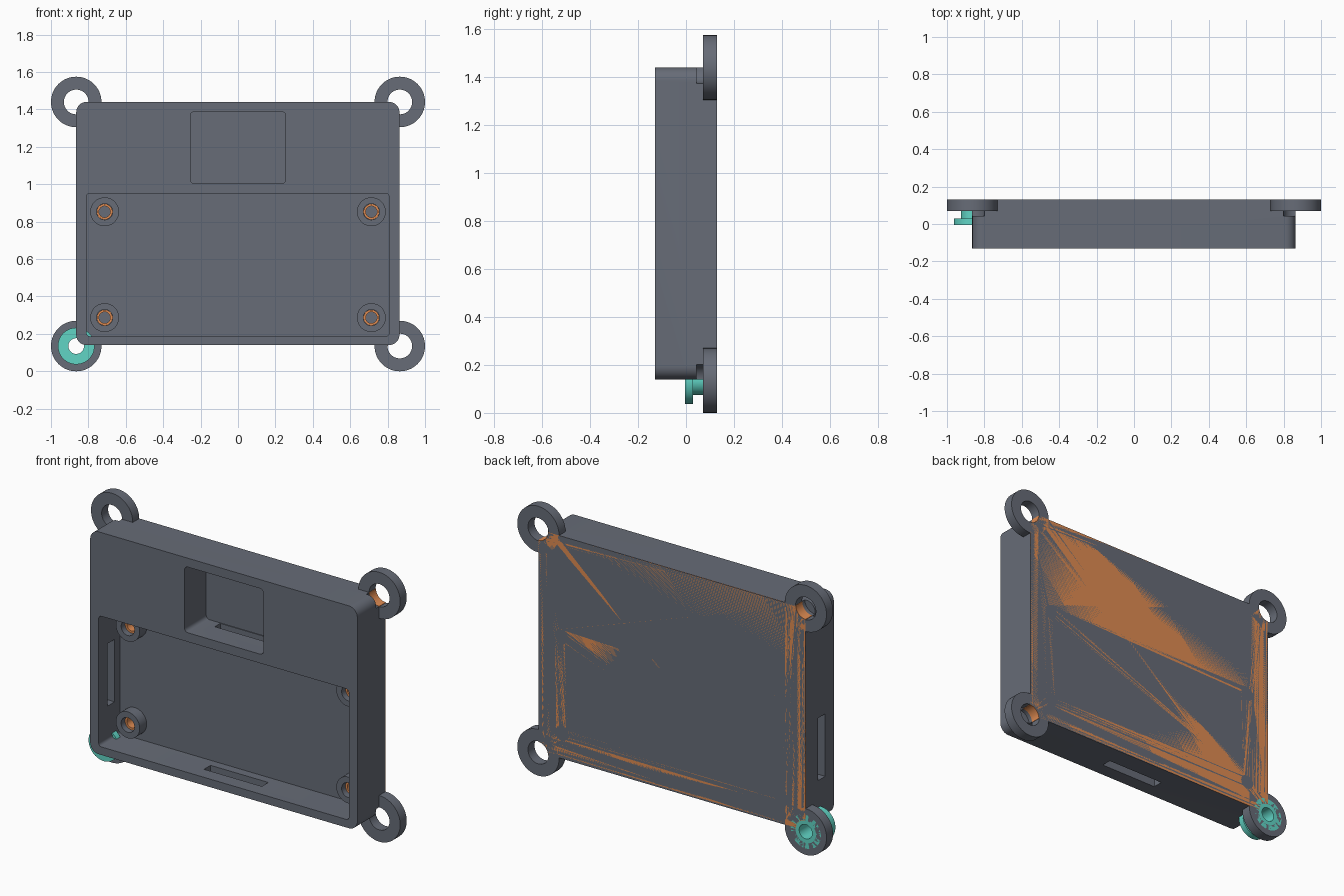
import bpy, bmesh
from math import sin, cos, pi

if "Cube" in bpy.data.objects:
    bpy.data.objects.remove(bpy.data.objects["Cube"])

BACK, FRONT = 0.13, -0.13
EARS = [(sx * 0.865, z) for sx in (-1, 1) for z in (0.135, 1.44)]
POSTS = [(sx * 0.713, z) for sx in (-1, 1) for z in (0.287, 0.853)]


def material(name, rgb):
    m = bpy.data.materials.new(name)
    m.diffuse_color = (*rgb, 1)
    m.use_nodes = True
    m.node_tree.nodes["Principled BSDF"].inputs["Base Color"].default_value = m.diffuse_color
    return m


def arc(cx, cz, r, a0, a1, n):
    return [(cx + r * cos(a0 + (a1 - a0) * i / n), cz + r * sin(a0 + (a1 - a0) * i / n))
            for i in range(n + 1)]


def circle(c, r, n=64):
    return arc(c[0], c[1], r, 0, 2 * pi, n)[:-1]


def round_rect(x0, x1, z0, z1, r, n=10):
    pts = []
    for k, (x, z) in enumerate([(x1 - r, z1 - r), (x0 + r, z1 - r), (x0 + r, z0 + r), (x1 - r, z0 + r)]):
        pts += arc(x, z, r, k * pi / 2, (k + 1) * pi / 2, n)
    return pts


def finish(name, bm, mat=None):
    bmesh.ops.recalc_face_normals(bm, faces=bm.faces)
    me = bpy.data.meshes.new(name)
    bm.to_mesh(me)
    bm.free()
    ob = bpy.data.objects.new(name, me)
    bpy.context.collection.objects.link(ob)
    if mat:
        me.materials.append(mat)
    return ob


def prism(name, pts, y0, y1, mat=None):
    """Outline in x,z extruded along y."""
    bm = bmesh.new()
    a = [bm.verts.new((x, y0, z)) for x, z in pts]
    b = [bm.verts.new((x, y1, z)) for x, z in pts]
    bm.faces.new(a)
    bm.faces.new(b)
    for i in range(len(pts)):
        j = (i + 1) % len(pts)
        bm.faces.new((a[i], a[j], b[j], b[i]))
    return finish(name, bm, mat)


def lathe(name, c, prof, mat=None, n=64):
    """Closed (radius, y) profile turned about a y-parallel axis."""
    bm = bmesh.new()
    rings = [[bm.verts.new((x, y, z)) for x, z in circle(c, r, n)] for r, y in prof]
    for k, a in enumerate(rings):
        b = rings[(k + 1) % len(rings)]
        for i in range(n):
            j = (i + 1) % n
            bm.faces.new((a[i], a[j], b[j], b[i]))
    return finish(name, bm, mat)


def boolean(ob, tool, op):
    tool.hide_render = True
    m = ob.modifiers.new("bool", "BOOLEAN")
    m.object, m.operation, m.solver = tool, op, "EXACT"
    dg = bpy.context.evaluated_depsgraph_get()
    me = bpy.data.meshes.new_from_object(ob.evaluated_get(dg))
    ob.modifiers.clear()
    ob.data = me
    bpy.data.objects.remove(tool)


dark = material("dark_grey", (0.135, 0.150, 0.185))
orange = material("orange", (0.74, 0.26, 0.085))
teal = material("teal", (0.12, 0.66, 0.56))

# housing with four mounting ears
body = prism("housing", round_rect(-0.865, 0.863, 0.14, 1.44, 0.055), FRONT, BACK)
for c in EARS:
    boolean(body, prism("ear", circle(c, 0.135), 0.07, BACK), "UNION")
for c in EARS:
    boolean(body, prism("ear_hole", circle(c, 0.066), 0.043, 0.2), "DIFFERENCE")


def cut(pts, y0, y1):
    boolean(body, prism("cutter", pts, y0, y1), "DIFFERENCE")


def box_cut(x0, x1, y0, y1, z0, z1):
    cut([(x0, z0), (x1, z0), (x1, z1), (x0, z1)], y0, y1)


# large lower pocket, small upper pocket
cut(round_rect(-0.81, 0.808, 0.187, 0.951, 0.018, 5), -0.2, 0.065)
cut(round_rect(-0.255, 0.255, 1.004, 1.388, 0.022, 5), -0.2, 0.07)

# cable passage between pockets, left wall slot, bottom wall slot
box_cut(-0.16, 0.16, 0.015, 0.065, 0.94, 1.03)
box_cut(-0.9, -0.79, -0.05, 0.017, 0.39, 0.755)
box_cut(-0.187, 0.187, -0.047, 0.013, 0.1, 0.21)

# screw posts on the pocket floor
for c in POSTS:
    boolean(body, prism("post", circle(c, 0.077, 48), 0.0, 0.08), "UNION")
for c in POSTS:
    cut(circle(c, 0.043, 48), -0.05, 0.1)
body.data.materials.clear()
body.data.materials.append(dark)

# threaded inserts set down inside the posts
parts = [body]
for c in POSTS:
    parts.append(lathe("screw_insert", c, [(0.03, 0.035), (0.042, 0.035), (0.042, 0.1), (0.03, 0.1)], orange, 48))

# back skin with bitten corners and post holes, flush with the housing back
outline = []
for (cx, cz), a in zip([(0.863, 1.44), (-0.865, 1.44), (-0.865, 0.14), (0.863, 0.14)],
                       [1.5 * pi, 2 * pi, 0.5 * pi, pi]):
    outline += arc(cx, cz, 0.066, a, a - pi / 2, 12)
skin = prism("back_skin", outline, 0.126, BACK, orange)
for c in POSTS:
    boolean(skin, prism("cutter", circle(c, 0.042, 48), 0.1, 0.2), "DIFFERENCE")
parts.append(skin)

# liners on the housing side of each ear hole
for (cx, cz) in EARS:
    q = (0 if cz < 1 else 3) if cx < 0 else (1 if cz < 1 else 2)
    a0, a1 = q * pi / 2, (q + 1) * pi / 2
    pts = arc(cx, cz, 0.066, a0, a1, 12) + arc(cx, cz, 0.0635, a1, a0, 12)
    parts.append(prism("ear_liner", pts, 0.07, BACK, orange))

# grommet in the lower left ear
parts.append(lathe("grommet", EARS[0], [
    (0.042, -0.005), (0.098, -0.005), (0.098, 0.03), (0.06, 0.03),
    (0.06, 0.1), (0.098, 0.1), (0.098, BACK), (0.042, BACK)], teal))

# smooth curved walls, keep edges sharp
bpy.ops.object.select_all(action="DESELECT")
for ob in parts:
    ob.select_set(True)
bpy.context.view_layer.objects.active = body
bpy.ops.object.shade_smooth_by_angle(angle=pi / 6)
